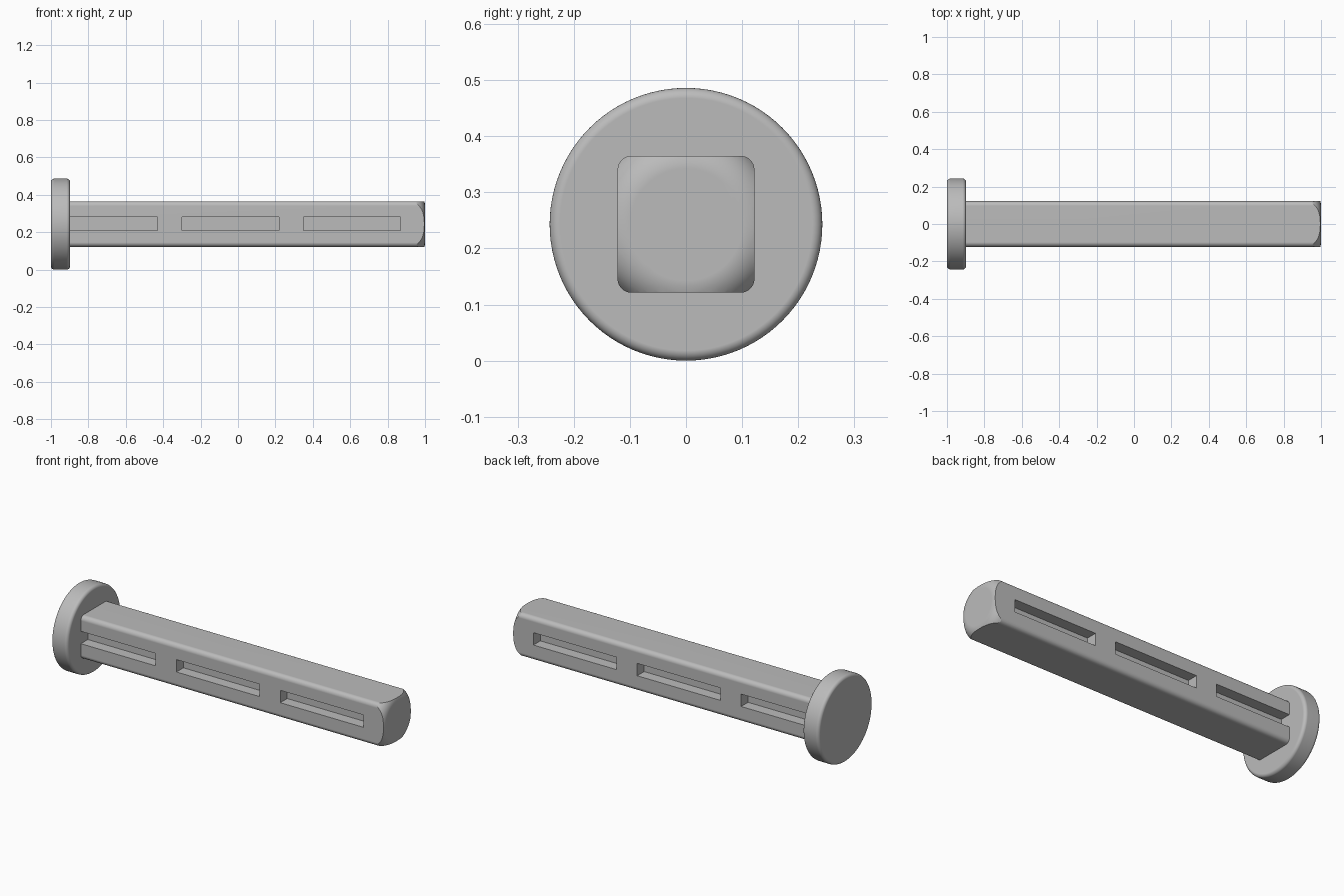
import bpy, bmesh, math
from mathutils import Matrix

if "Cube" in bpy.data.objects:
    bpy.data.objects.remove(bpy.data.objects["Cube"], do_unlink=True)

R = 0.243        # head radius, also the height of the axis
HALF = 0.122     # half width of the square shaft
CORNER = 0.025   # rounding of the shaft's long edges

grey = bpy.data.materials.new("plain_grey")
grey.use_nodes = True
colour = (0.5, 0.5, 0.5, 1)
grey.diffuse_color = colour
grey.node_tree.nodes["Principled BSDF"].inputs["Base Color"].default_value = colour


def arc(cx, cy, r, start, end, steps):
    """Points along an arc, angles in degrees."""
    angles = [math.radians(start + (end - start) * i / steps) for i in range(steps + 1)]
    return [(cx + r * math.cos(a), cy + r * math.sin(a)) for a in angles]


def make_object(name, bm):
    bmesh.ops.recalc_face_normals(bm, faces=bm.faces)
    mesh = bpy.data.meshes.new(name)
    bm.to_mesh(mesh)
    bm.free()
    mesh.materials.append(grey)
    obj = bpy.data.objects.new(name, mesh)
    bpy.context.collection.objects.link(obj)
    return obj


def lathe(name, profile, segments=96):
    """Closed solid turned round the long axis from (x, radius) points."""
    bm = bmesh.new()
    rings = []
    for x, r in profile:
        turns = [2 * math.pi * i / segments for i in range(segments)]
        rings.append([bm.verts.new((x, r * math.cos(t), R + r * math.sin(t))) for t in turns])
    for a, b in zip(rings, rings[1:]):
        for i in range(segments):
            j = (i + 1) % segments
            bm.faces.new((a[i], a[j], b[j], b[i]))
    bm.faces.new(rings[0])
    bm.faces.new(rings[-1])
    return make_object(name, bm)


def finish(obj):
    """Smooth the rounded edges while keeping flats flat."""
    bpy.ops.object.select_all(action='DESELECT')
    obj.select_set(True)
    bpy.context.view_layer.objects.active = obj
    for mod in list(obj.modifiers):
        bpy.ops.object.modifier_apply(modifier=mod.name)
    bpy.ops.object.shade_smooth_by_angle(angle=math.radians(17))
    weighted = obj.modifiers.new("flat_faces", 'WEIGHTED_NORMAL')
    weighted.keep_sharp = True


# Round head with filleted rims
fillet = 0.018
head = lathe("head", arc(-1 + fillet, R - fillet, fillet, 180, 90, 6)
             + arc(-0.898 - fillet, R - fillet, fillet, 90, 0, 6))
finish(head)

# Square shaft with rounded long edges
bm = bmesh.new()
inner = HALF - CORNER
section = []
for k, (sy, sz) in enumerate([(1, 1), (-1, 1), (-1, -1), (1, -1)]):
    section += arc(sy * inner, sz * inner, CORNER, 90 * k, 90 * k + 90, 8)
base = bm.faces.new([bm.verts.new((-0.94, y, R + z)) for y, z in section])
grown = bmesh.ops.extrude_face_region(bm, geom=[base])["geom"]
bmesh.ops.translate(bm, vec=(1.94, 0, 0),
                    verts=[v for v in grown if isinstance(v, bmesh.types.BMVert)])
shaft = make_object("shaft", bm)

# Turned tip that trims the shaft's end corners
tip_cutter = lathe("tip_cutter", [(-1.2, 0.3), (0.85, 0.3), (0.9, 0.165)]
                   + arc(1 - 0.065, 0.1, 0.065, 90, 0, 10))

# Three shallow slots on the front and back
bm = bmesh.new()
depth = 0.062
for start, end in [(-0.96, -0.43), (-0.30, 0.22), (0.35, 0.87)]:
    for side in (-1, 1):
        place = Matrix.Translation(((start + end) / 2, side * HALF, R + 0.002))
        size = Matrix.Diagonal((end - start, 2 * depth, 0.07, 1))
        bmesh.ops.create_cube(bm, size=1, matrix=place @ size)
slot_cutter = make_object("slot_cutter", bm)

for cutter, operation in [(tip_cutter, 'INTERSECT'), (slot_cutter, 'DIFFERENCE')]:
    mod = shaft.modifiers.new(cutter.name, 'BOOLEAN')
    mod.operation = operation
    mod.solver = 'EXACT'
    mod.object = cutter
finish(shaft)
for cutter in (tip_cutter, slot_cutter):
    bpy.data.objects.remove(cutter, do_unlink=True)
